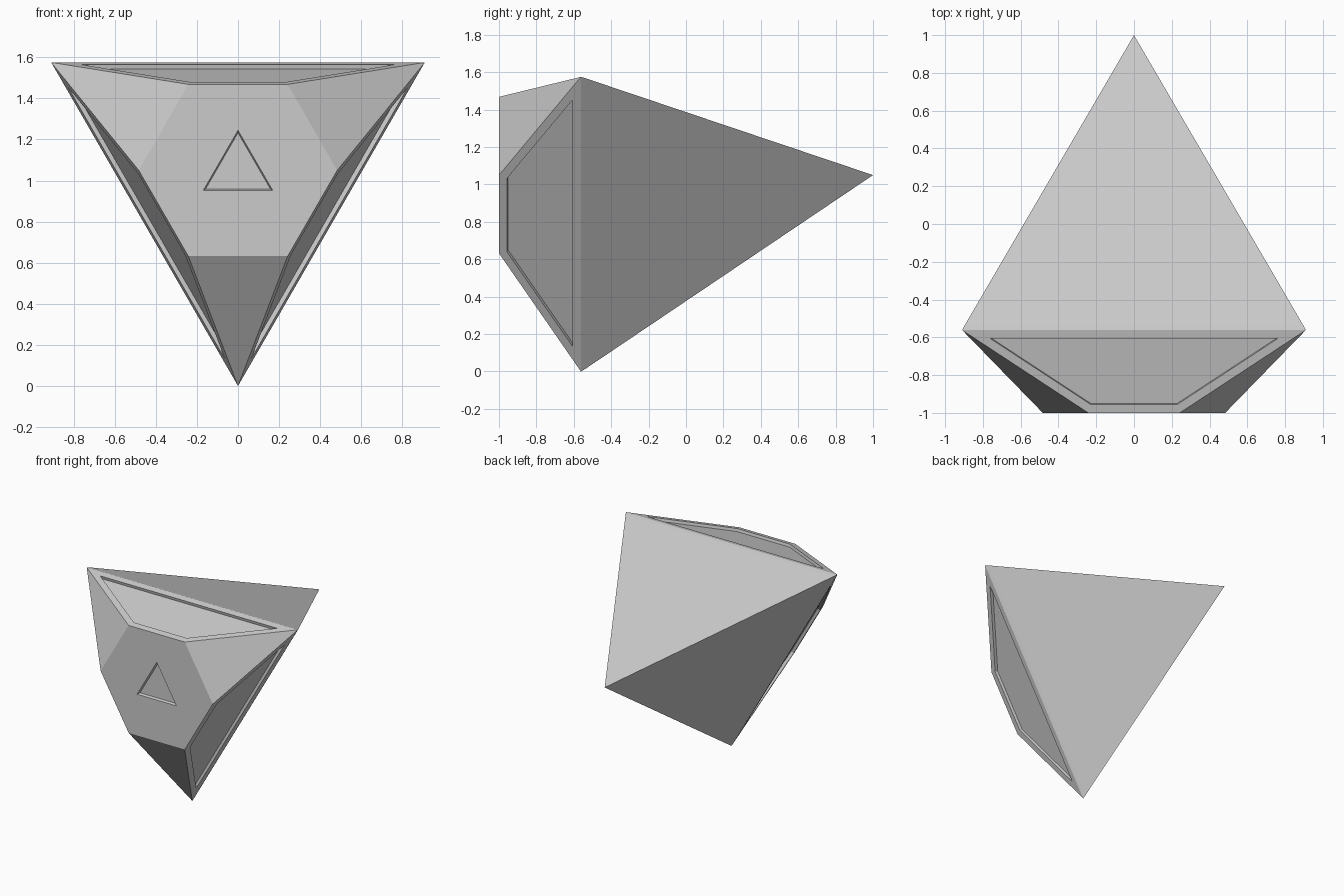
import bpy, bmesh
from math import sin, cos, pi, radians

if "Cube" in bpy.data.objects:
    bpy.data.objects.remove(bpy.data.objects["Cube"])

CZ = 1.05  # height of the gem's axis


def ring(radius, y, sides, start):
    """Regular polygon around the front-to-back axis."""
    return [(radius * cos(radians(start) + i * 2 * pi / sides), y,
             CZ + radius * sin(radians(start) + i * 2 * pi / sides))
            for i in range(sides)]


def hull(points):
    """Convex solid with its flat facets merged."""
    bm = bmesh.new()
    for p in points:
        bm.verts.new(p)
    bmesh.ops.convex_hull(bm, input=bm.verts[:])
    bmesh.ops.dissolve_limit(bm, angle_limit=0.008, verts=bm.verts[:], edges=bm.edges[:])
    bmesh.ops.recalc_face_normals(bm, faces=bm.faces[:])
    return bm


def finish(bm, name):
    mesh = bpy.data.meshes.new(name)
    bm.to_mesh(mesh)
    bm.free()
    ob = bpy.data.objects.new(name, mesh)
    bpy.context.collection.objects.link(ob)
    return ob


# Gem body: hexagonal table, triangular girdle with thin band, rear apex
bm = hull(ring(0.483, -1, 6, 0) + ring(1.05, -0.562, 3, 30)
          + ring(1.036, -0.538, 3, 30) + [(0, 1, CZ)])

# Recessed panels in the three long crown facets
panels = [f for f in bm.faces
          if len(f.verts) == 4 and f.calc_center_median().y < -0.6]
bmesh.ops.inset_individual(bm, faces=panels, thickness=0.045, use_even_offset=True)
bmesh.ops.inset_individual(bm, faces=panels, thickness=0.0005, depth=-0.022,
                           use_even_offset=True)
gem = finish(bm, "gem_body")

# Triangular recess in the table
cutter = finish(hull(ring(0.208, -1.02, 3, 90) + ring(0.182, -0.98, 3, 90)),
                "table_recess_cutter")
cutter.hide_render = True
cutter.hide_set(True)
cut = gem.modifiers.new("table_recess", 'BOOLEAN')
cut.operation = 'DIFFERENCE'
cut.solver = 'EXACT'
cut.object = cutter
